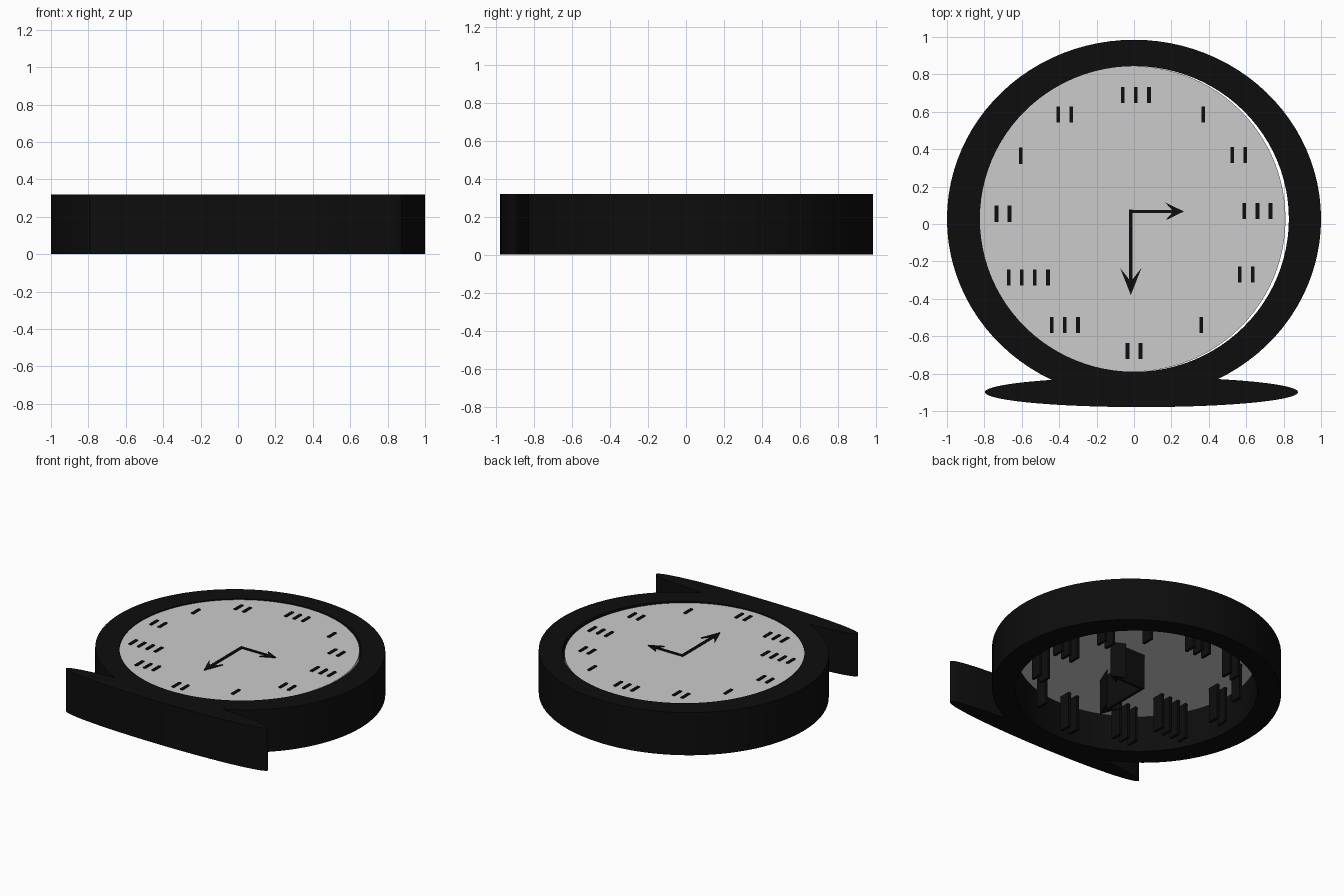
import bpy, bmesh, math

if "Cube" in bpy.data.objects:
    bpy.data.objects.remove(bpy.data.objects["Cube"])

TOP = 0.32

black = bpy.data.materials.new("black")
black.diffuse_color = (0.004, 0.004, 0.004, 1)
black.use_nodes = True
black.node_tree.nodes["Principled BSDF"].inputs["Base Color"].default_value = black.diffuse_color


def ellipse(cx, cy, rx, ry, n=96):
    return [(cx + rx * math.cos(2 * math.pi * i / n),
             cy + ry * math.sin(2 * math.pi * i / n)) for i in range(n)]


def slab(name, outlines, z0, z1, hole=None, mat=black, smooth=False):
    """Extrude flat outlines from z0 to z1; a hole has as many points as its outline."""
    bm = bmesh.new()
    for outline in outlines:
        n = len(outline)
        lo, hi = ([bm.verts.new((x, y, z)) for x, y in outline] for z in (z0, z1))
        if hole:
            hlo, hhi = ([bm.verts.new((x, y, z)) for x, y in hole] for z in (z0, z1))
            loops = [(lo, hi), (hi, hhi), (hhi, hlo), (hlo, lo)]
        else:
            loops = [(lo, hi)]
            bm.faces.new(lo[::-1])
            bm.faces.new(hi)
        for a, b in loops:
            for i in range(n):
                j = (i + 1) % n
                bm.faces.new((a[i], a[j], b[j], b[i]))
    bmesh.ops.recalc_face_normals(bm, faces=bm.faces)
    me = bpy.data.meshes.new(name)
    bm.to_mesh(me)
    bm.free()
    ob = bpy.data.objects.new(name, me)
    bpy.context.collection.objects.link(ob)
    if mat:
        me.materials.append(mat)
    if smooth:
        bpy.ops.object.select_all(action='DESELECT')
        ob.select_set(True)
        bpy.context.view_layer.objects.active = ob
        bpy.ops.object.shade_smooth_by_angle(angle=math.radians(30))
    return ob


# Case ring, open at the back
slab("case_ring", [ellipse(0, 0.027, 1.0, 0.958)], 0, TOP,
     hole=ellipse(0.002, 0.027, 0.826, 0.817), smooth=True)

# Dial, set slightly to the left so a sliver stays open on the right
slab("dial", [ellipse(-0.007, 0.027, 0.817, 0.817)], 0.27, 0.312, mat=None, smooth=True)

# Lens-shaped foot
slab("foot", [ellipse(0.04, -0.899, 0.837, 0.08)], 0, TOP, smooth=True)


# Arrow hands
def arrow(px, py, length, angle, back, barb, notch, w=0.01):
    pts = [(-w, -w), (length - notch, -w), (length - back, -barb), (length, 0),
           (length - back, barb), (length - notch, w), (-w, w)]
    c, s = math.cos(angle), math.sin(angle)
    return [(px + c * x - s * y, py + s * x + c * y) for x, y in pts]


slab("hour_hand", [arrow(-0.017, 0.067, 0.284, 0, 0.10, 0.048, 0.065, 0.009)], 0.005, TOP)
slab("minute_hand", [arrow(-0.017, 0.067, 0.447, -math.pi / 2, 0.145, 0.057, 0.085)],
     0.005, TOP)

# Hour markers: groups of plain upright bars (x, y, number of bars)
markers = [(0.01, 0.69, 3), (0.37, 0.585, 1), (0.56, 0.37, 2), (0.66, 0.07, 3),
           (0.60, -0.27, 2), (0.36, -0.54, 1), (0.0, -0.68, 2), (-0.37, -0.54, 3),
           (-0.565, -0.285, 4), (-0.70, 0.055, 2), (-0.605, 0.365, 1), (-0.37, 0.585, 2)]
bars = []
for x, y, count in markers:
    for k in range(count):
        bx = x + (k - (count - 1) / 2) * 0.07
        bars.append([(bx + sx * 0.01, y + sy * 0.043)
                     for sx, sy in ((-1, -1), (1, -1), (1, 1), (-1, 1))])
slab("hour_markers", bars, 0.005, TOP)
